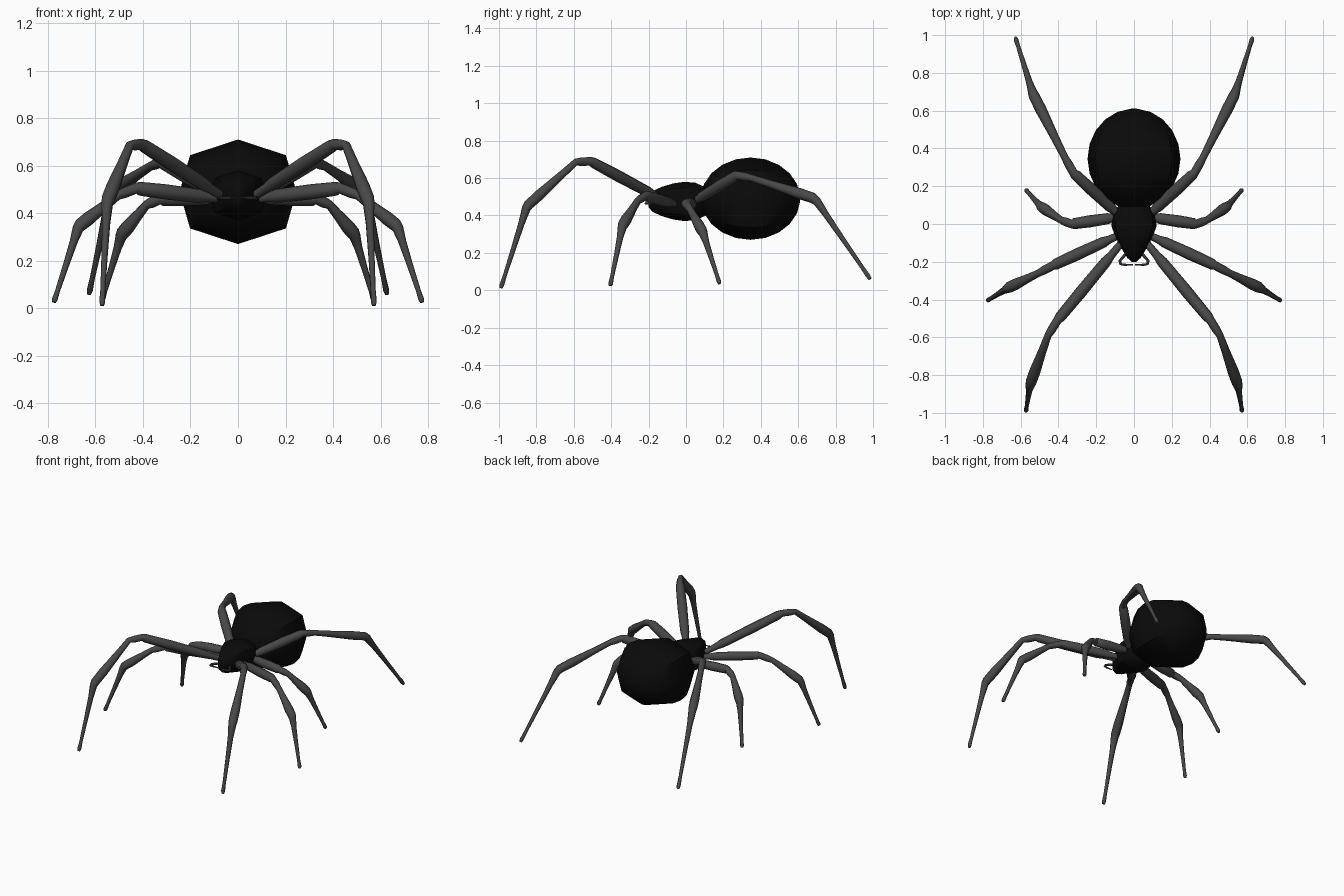
import bpy, bmesh, math
from mathutils import Vector

if "Cube" in bpy.data.objects:
    bpy.data.objects.remove(bpy.data.objects["Cube"])


def material(name, c):
    m = bpy.data.materials.new(name)
    m.diffuse_color = (*c, 1)
    m.use_nodes = True
    m.node_tree.nodes["Principled BSDF"].inputs["Base Color"].default_value = m.diffuse_color
    return m


black = material("glossy black", (0.003, 0.003, 0.003))
grey = material("dark grey", (0.065, 0.065, 0.065))


def loft(name, rings, mat, mirror=False):
    """Skin a list of equal-length rings and cap both ends."""
    bm = bmesh.new()
    rows = [[bm.verts.new(p) for p in ring] for ring in rings]
    n = len(rows[0])
    for a, b in zip(rows, rows[1:]):
        for i in range(n):
            j = (i + 1) % n
            bm.faces.new((a[i], a[j], b[j], b[i]))
    bm.faces.new(rows[0])
    bm.faces.new(rows[-1])
    bmesh.ops.recalc_face_normals(bm, faces=bm.faces)
    me = bpy.data.meshes.new(name)
    bm.to_mesh(me)
    bm.free()
    me.materials.append(mat)
    ob = bpy.data.objects.new(name, me)
    bpy.context.collection.objects.link(ob)
    if mirror:
        ob.modifiers.new("mirror", "MIRROR").use_mirror_merge = False
    bpy.ops.object.select_all(action='DESELECT')
    ob.select_set(True)
    bpy.context.view_layer.objects.active = ob
    bpy.ops.object.shade_smooth_by_angle(angle=math.radians(50))
    return ob


def tube(name, stations, mat, sides=8):
    """Sweep a round section through (point, radius) stations, mirrored in x."""
    pts = [p for p, r in stations]
    rings = []
    for i, (p, r) in enumerate(stations):
        t0 = (p - pts[max(i - 1, 0)]).normalized()
        t1 = (pts[min(i + 1, len(pts) - 1)] - p).normalized()
        t = (t0 + t1).normalized()
        # frame from the horizontal direction across the leg plane
        out = pts[-1] - pts[0]
        u = out.cross(Vector((0, 0, 1)))
        u = (u - t * u.dot(t)).normalized()
        v = t.cross(u)
        rings.append([p + r * (math.cos(a) * u + math.sin(a) * v)
                      for a in (math.tau * k / sides for k in range(sides))])
    return loft(name, rings, mat, True)


# eight-sided section shared by both body parts
SECTION = [(1, 0), (.82, .7), (0, 1), (-.82, .7), (-1, 0), (-.82, -.7), (0, -1), (.82, -.7)]


def body(name, profile, z):
    loft(name, [[(x * w, y, z + s * h) for x, s in SECTION] for y, w, h in profile], black)


# abdomen
prof = []
for k in range(11):
    a = math.pi * (0.02 + 0.96 * k / 10)
    prof.append((.345 - .266 * math.cos(a), .246 * math.sin(a), .22 * math.sin(a)))
body("abdomen", prof, .49)

# head and thorax
body("head_thorax", [(-.2, .012, .03), (-.18, .035, .055), (-.13, .066, .078), (-.07, .098, .096),
                     (-.01, .12, .105), (.05, .112, .1), (.1, .08, .078), (.13, .035, .04)], .475)

# legs: hip, knee, end of knee segment, ankle, tip
LEGS = {
    "front_legs": [(.05, -.08, .46), (.405, -.51, .69), (.455, -.59, .685), (.55, -.85, .45), (.572, -.99, .012)],
    "second_legs": [(.06, -.05, .46), (.43, -.22, .505), (.505, -.26, .475), (.67, -.34, .345), (.775, -.405, .025)],
    "third_legs": [(.06, .04, .465), (.33, .0, .46), (.385, .02, .435), (.49, .09, .31), (.572, .18, .035)],
    "back_legs": [(.05, .02, .46), (.32, .27, .615), (.365, .35, .6), (.535, .69, .49), (.627, .985, .06)],
}
# radius along each of the four segments: (fraction, radius)
SHAPE = [
    [(0, .018), (.2, .022), (.28, .029), (.65, .032), (.96, .029)],
    [(0, .023), (.6, .023)],
    [(0, .019), (.3, .022), (.75, .03), (.96, .029)],
    [(.03, .025), (.2, .018), (.5, .014), (.85, .011), (.96, .013), (1, .009)],
]
for name, joints in LEGS.items():
    j = [Vector(p) for p in joints]
    tube(name, [(j[i].lerp(j[i + 1], f), r) for i, seg in enumerate(SHAPE) for f, r in seg], grey)

# fangs
fang = [((.045, -.16, .465), .008), ((.075, -.195, .465), .008), ((.072, -.212, .465), .007),
        ((.05, -.216, .465), .006), ((.005, -.216, .465), .003)]
tube("fangs", [(Vector(p), r) for p, r in fang], grey, 6)
